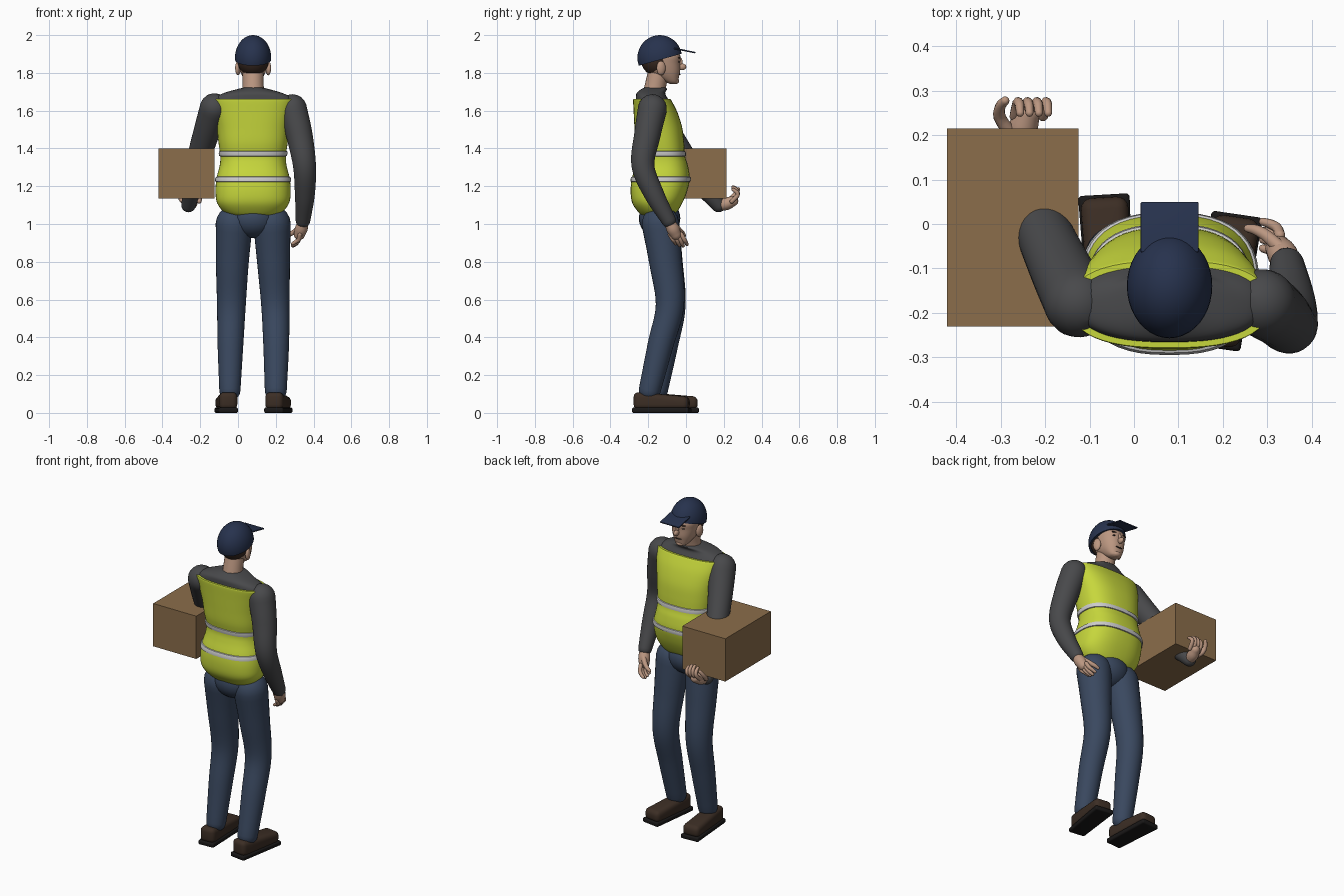
import bpy, bmesh
from math import sin, cos, pi, atan2
from mathutils import Vector, Matrix

if "Cube" in bpy.data.objects:
    bpy.data.objects.remove(bpy.data.objects["Cube"])

CX = 0.08  # body centre line


def material(name, rgb):
    m = bpy.data.materials.new(name)
    m.diffuse_color = (*rgb, 1)
    m.use_nodes = True
    m.node_tree.nodes["Principled BSDF"].inputs["Base Color"].default_value = m.diffuse_color
    return m


VEST = material("hi_vis", (0.57, 0.68, 0.045))
BAND = material("reflective", (0.6, 0.6, 0.62))
SHIRT = material("charcoal", (0.065, 0.066, 0.07))
JEANS = material("denim", (0.042, 0.065, 0.115))
NAVY = material("navy", (0.02, 0.032, 0.075))
SKIN = material("skin", (0.5, 0.31, 0.22))
HAIR = material("hair", (0.04, 0.022, 0.015))
LEATHER = material("leather", (0.045, 0.027, 0.018))
SOLE = material("rubber", (0.01, 0.009, 0.009))
CARD = material("cardboard", (0.26, 0.155, 0.07))


def finish(name, bm, mat, smooth=True):
    bmesh.ops.recalc_face_normals(bm, faces=bm.faces)
    for f in bm.faces:
        f.smooth = smooth
    me = bpy.data.meshes.new(name)
    bm.to_mesh(me)
    bm.free()
    me.materials.append(mat)
    ob = bpy.data.objects.new(name, me)
    bpy.context.collection.objects.link(ob)
    if smooth:
        bpy.ops.object.select_all(action='DESELECT')
        bpy.context.view_layer.objects.active = ob
        ob.select_set(True)
        bpy.ops.object.shade_smooth_by_angle(angle=0.8)
    return ob


def spline(rows, n=5):
    """Catmull-Rom through rows of numbers"""
    p = [Vector(r) for r in rows]
    p = [p[0] * 2 - p[1]] + p + [p[-1] * 2 - p[-2]]
    out = []
    for i in range(1, len(p) - 2):
        a, b, c, d = p[i - 1:i + 3]
        for k in range(n):
            t = k / n
            out.append(0.5 * (2 * b + (c - a) * t + (2 * a - 5 * b + 4 * c - d) * t * t
                              + (3 * b - a - 3 * c + d) * t ** 3))
    return out + [p[-2]]


def skin_rings(name, rings, mat):
    bm = bmesh.new()
    vs = [[bm.verts.new(co) for co in r] for r in rings]
    n = len(vs[0])
    for a, b in zip(vs, vs[1:]):
        for i in range(n):
            bm.faces.new((a[i], a[(i + 1) % n], b[(i + 1) % n], b[i]))
    bm.faces.new(vs[0])
    bm.faces.new(vs[-1])
    return finish(name, bm, mat)


def oval(z, rx, yb, yf, e=2.3, grow=0.0, n=48):
    def p(c):
        return (1 if c > 0 else -1) * abs(c) ** (2 / e)
    cy, ry = (yb + yf) / 2, (yf - yb) / 2 + grow
    return [(CX + (rx + grow) * p(cos(2 * pi * i / n)), cy + ry * p(sin(2 * pi * i / n)), z)
            for i in range(n)]


def loft(name, rows, mat, e=2.3):
    """rows of z, half width, back y, front y"""
    return skin_rings(name, [oval(*r, e=e) for r in spline(rows)], mat)


def tube(name, pts, mat, n=24, steps=6):
    """round limb through x, y, z, radius with rounded ends"""
    s = spline(pts, steps)
    c = [q.to_3d() for q in s]
    r = [q[3] for q in s]
    t0, t1 = (c[1] - c[0]).normalized(), (c[-1] - c[-2]).normalized()
    arc = [pi / 2 * k / 5 for k in range(1, 5)] + [1.54]
    start = [(c[0] - t0 * r[0] * sin(a), r[0] * cos(a), t0) for a in reversed(arc)]
    end = [(c[-1] + t1 * r[-1] * sin(a), r[-1] * cos(a), t1) for a in arc]
    mid = [(c[i], r[i], (c[min(i + 1, len(c) - 1)] - c[max(i - 1, 0)]).normalized())
           for i in range(len(c))]
    rings, u = [], t0.orthogonal().normalized()
    for co, rad, t in start + mid + end:
        u = (u - t * u.dot(t)).normalized()
        v = t.cross(u)
        rings.append([co + rad * (u * cos(2 * pi * i / n) + v * sin(2 * pi * i / n)) for i in range(n)])
    return skin_rings(name, rings, mat)


def ball(name, loc, size, mat, seg=24, cut=None, rot=None):
    bm = bmesh.new()
    bmesh.ops.create_uvsphere(bm, u_segments=seg, v_segments=seg // 2, radius=1)
    m = Matrix.Translation(loc) @ (rot or Matrix()) @ Matrix.Diagonal((*size, 1))
    bmesh.ops.transform(bm, matrix=m, verts=bm.verts)
    if cut:
        g = bm.verts[:] + bm.edges[:] + bm.faces[:]
        res = bmesh.ops.bisect_plane(bm, geom=g, plane_co=cut[0], plane_no=cut[1], clear_inner=True)
        bmesh.ops.holes_fill(bm, edges=[x for x in res['geom_cut'] if isinstance(x, bmesh.types.BMEdge)])
    return finish(name, bm, mat)


def block(name, lo, hi, mat, bevel=0.0, mtx=None, edit=None):
    bm = bmesh.new()
    bmesh.ops.create_cube(bm, size=1)
    for v in bm.verts:
        v.co = [a + (b - a) * (k + 0.5) for a, b, k in zip(lo, hi, v.co)]
        if edit:
            edit(v.co)
    if bevel:
        bmesh.ops.bevel(bm, geom=bm.edges[:], offset=bevel, segments=4, profile=0.5, affect='EDGES')
    if mtx:
        bmesh.ops.transform(bm, matrix=mtx, verts=bm.verts)
    return finish(name, bm, mat, bevel > 0)


# Torso: shirt, vest and reflective bands
loft("shirt", [(1.4, .165, -.25, -.02), (1.55, .19, -.26, -.04), (1.63, .215, -.265, -.075),
               (1.67, .2, -.265, -.1), (1.695, .15, -.26, -.11), (1.715, .08, -.235, -.1),
               (1.722, .05, -.22, -.11)], SHIRT, 2.5)
vest = [(1.035, .09, -.22, -.08), (1.06, .15, -.25, -.05), (1.11, .19, -.284, -.02),
        (1.17, .199, -.293, .005), (1.24, .194, -.287, .02), (1.31, .177, -.265, .01),
        (1.36, .174, -.256, -.005), (1.43, .183, -.268, -.01), (1.51, .193, -.273, -.02),
        (1.59, .21, -.277, -.045), (1.65, .223, -.28, -.075), (1.662, .223, -.278, -.083)]
loft("vest", vest, VEST, 2.5)


def vest_at(z):
    s = spline(vest)
    for a, b in zip(s, s[1:]):
        if a[0] <= z <= b[0]:
            return a.lerp(b, (z - a[0]) / (b[0] - a[0]))


for nm, z in (("lower_band", 1.237), ("upper_band", 1.372)):
    rows = [(-.015, -.003), (-.012, .005), (0, .007), (.012, .005), (.015, -.003)]
    skin_rings(nm, [oval(*vest_at(z + dz), e=2.5, grow=g) for dz, g in rows], BAND)

# Trousers
ball("trouser_seat", (CX, -.14, 1.03), (.13, .11, .105), JEANS)
tube("left_trouser_leg", [(-.02, -.135, 1.0, .098), (-.03, -.105, .8, .087), (-.035, -.078, .57, .076),
                          (-.04, -.11, .36, .068), (-.043, -.152, .12, .056)], JEANS, 32)
tube("right_trouser_leg", [(.18, -.135, 1.0, .099), (.188, -.108, .8, .087), (.198, -.085, .57, .075),
                           (.202, -.135, .36, .068), (.2, -.192, .12, .058)], JEANS, 32)

# Shoes: heel and toe points give the direction
for side, heel, toe in (("left", (-.05, -.245), (-.068, .066)), ("right", (.188, -.28), (.232, .022))):
    d = Vector(toe) - Vector(heel)
    M = Matrix.Translation((*heel, 0)) @ Matrix.Rotation(atan2(d.y, d.x) - pi / 2, 4, 'Z')
    L = d.length

    def taper(co):
        if co.y < L / 2:
            co.x *= 0.88
            co.z += 0.025 if co.z > .05 else 0
    block(side + "_shoe", (-.054, .006, .018), (.054, L - .006, .086), LEATHER, .026, M, taper)
    block(side + "_sole", (-.058, 0, 0), (.058, L, .028), SOLE, .009, M,
          lambda co: setattr(co, "x", co.x * (.88 if co.y < .1 else 1)))

# Sleeves
tube("left_sleeve", [(-.125, -.178, 1.615, .077), (-.165, -.1, 1.49, .07), (-.208, -.005, 1.345, .062),
                     (-.235, .075, 1.22, .054), (-.262, .172, 1.1, .038)], SHIRT, 28)
tube("right_sleeve", [(.288, -.178, 1.61, .077), (.325, -.205, 1.47, .07), (.352, -.228, 1.31, .061),
                      (.354, -.17, 1.16, .053), (.344, -.092, 1.02, .039)], SHIRT, 28)

# Carried carton
block("carton", (-.42, -.23, 1.135), (-.125, .215, 1.4), CARD)

# Hand hooked round the end of the carton
tube("left_palm", [(-.262, .17, 1.095, .026), (-.25, .215, 1.107, .033), (-.238, .25, 1.122, .027)], SKIN, 16)
for i in range(4):
    x = -.268 + i * .021
    k = (0, .006, .003, -.008)[i]
    tube(f"left_finger_{i + 1}", [(x, .243, 1.12, .012), (x + .006, .272, 1.15, .0115),
                                  (x + .01, .27, 1.175 + k, .0105), (x + .012, .25, 1.19 + k, .009)],
         SKIN, 10, 3)
tube("left_thumb", [(-.275, .2, 1.11, .016), (-.302, .24, 1.135, .014), (-.3, .265, 1.165, .012),
                    (-.29, .277, 1.185, .01)], SKIN, 10, 3)

# Hand hanging at the side
tube("right_palm", [(.344, -.088, 1.01, .028), (.335, -.07, .975, .034), (.325, -.055, .945, .03)], SKIN, 16)
for i in range(4):
    y = -.085 + i * .02
    k = (.012, .003, 0, .008)[i]
    tube(f"right_finger_{i + 1}", [(.328, y, .945, .012), (.322, y + .016, .917, .0115),
                                   (.307, y + .025, .895 + k, .0105), (.29, y + .03, .884 + k, .009)],
         SKIN, 10, 3)
tube("right_thumb", [(.33, -.055, .985, .016), (.3, -.028, .96, .014), (.275, -.014, .945, .012),
                     (.256, -.01, .935, .009)], SKIN, 10, 3)

# Head
tube("neck", [(CX, -.17, 1.69, .058), (CX, -.16, 1.74, .056), (CX, -.145, 1.8, .056)], SKIN)
loft("head", [(1.742, .018, -.085, -.052), (1.752, .036, -.11, -.043), (1.78, .055, -.16, -.037),
              (1.81, .068, -.205, -.031), (1.85, .077, -.222, -.031), (1.89, .08, -.228, -.03),
              (1.93, .065, -.21, -.06)], SKIN)
ball("hair", (CX, -.148, 1.87), (.084, .09, .09), HAIR, 32, ((CX, -.125, 1.8), (0, -1, .3)))
ball("nose", (CX, -.022, 1.832), (.013, .024, .018), SKIN, 16)
ball("nose_bridge", (CX, -.031, 1.855), (.009, .013, .028), SKIN, 16)
ball("chin", (CX, -.056, 1.757), (.026, .02, .016), SKIN, 16)
ball("mouth", (CX, -.036, 1.792), (.023, .007, .004), LEATHER, 16)
for nm, s in (("left", -1), ("right", 1)):
    ball(nm + "_ear", (CX + s * .08, -.132, 1.825), (.014, .025, .038), SKIN, 16,
         rot=Matrix.Rotation(s * .3, 4, 'Z'))
    ball(nm + "_eye", (CX + s * .03, -.041, 1.86), (.012, .008, .006), SOLE, 12)
    ball(nm + "_brow", (CX + s * .031, -.037, 1.88), (.02, .008, .004), HAIR, 12)

# Cap with sloping rim and flat peak
ball("cap", (CX, -.139, 1.88), (.096, .118, .12), NAVY, 40, ((CX, -.257, 1.836), (0, -.28, 1)))
block("cap_peak", (-.065, -.02, -.004), (.065, .095, .004), NAVY, .003,
      Matrix.Translation((CX, -.044, 1.926)) @ Matrix.Rotation(-.2, 4, 'X'))
